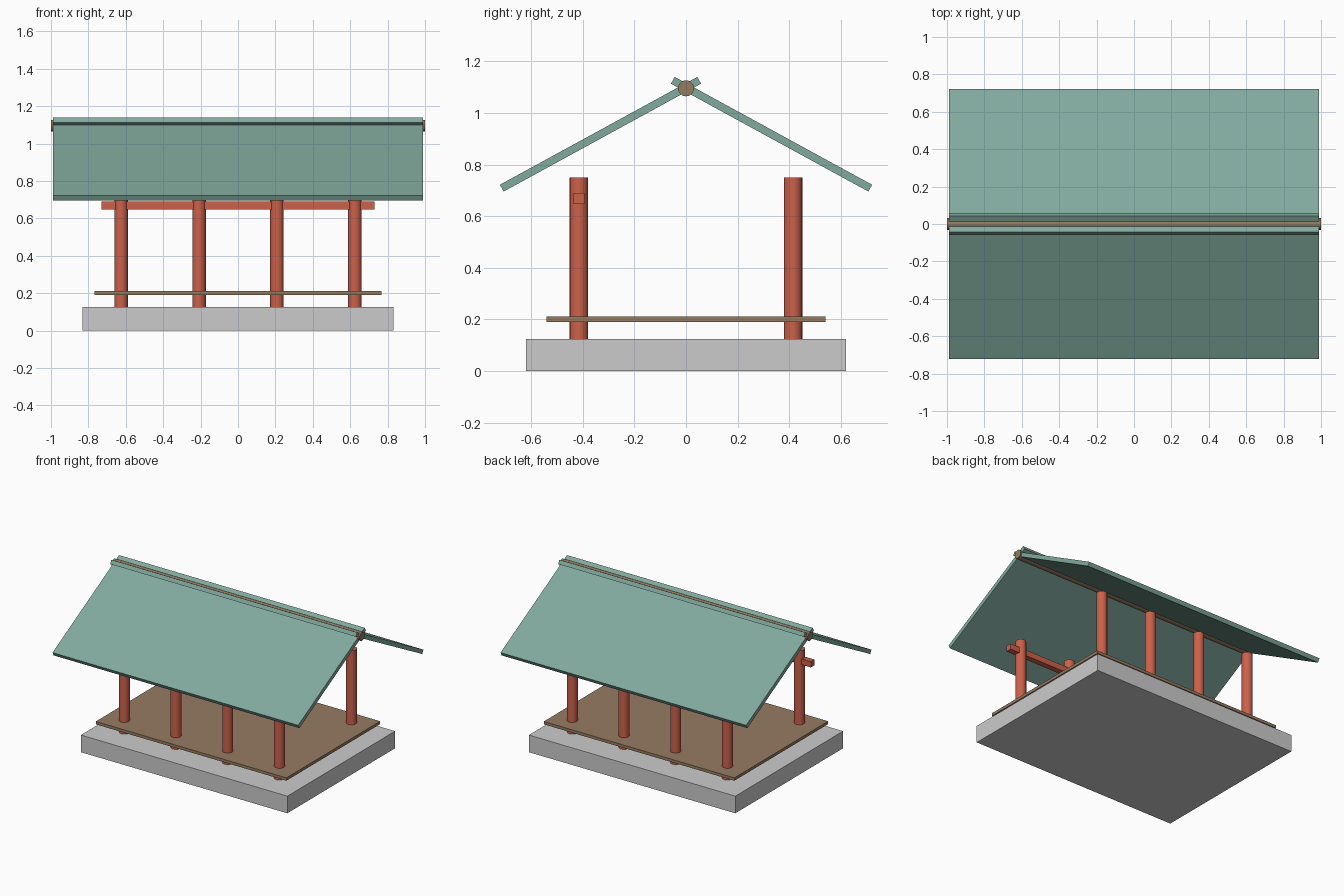
import bpy, math

if "Cube" in bpy.data.objects:
    bpy.data.objects.remove(bpy.data.objects["Cube"])


def material(name, color):
    m = bpy.data.materials.new(name)
    m.diffuse_color = (*color, 1)
    m.use_nodes = True
    m.node_tree.nodes["Principled BSDF"].inputs["Base Color"].default_value = m.diffuse_color
    return m


RED = material("red_paint", (0.60, 0.12, 0.07))
TEAL = material("teal_tile", (0.22, 0.40, 0.34))
WOOD = material("wood", (0.30, 0.20, 0.12))


def box(name, size, loc, mat=None, rot_x=0.0):
    bpy.ops.mesh.primitive_cube_add(size=1, location=loc)
    ob = bpy.context.object
    ob.name = name
    ob.scale = size
    bpy.ops.object.transform_apply(location=False, rotation=False, scale=True)
    ob.rotation_euler.x = rot_x
    if mat:
        ob.data.materials.append(mat)
    return ob


def rod(name, radius, length, loc, mat, rot_y=0.0):
    bpy.ops.mesh.primitive_cylinder_add(vertices=20, radius=radius, depth=length,
                                        location=loc, rotation=(0, rot_y, 0))
    ob = bpy.context.object
    ob.name = name
    ob.data.materials.append(mat)
    bpy.ops.object.shade_smooth_by_angle(angle=math.radians(30))
    return ob


# stone base and raised floor
box("stone_base", (1.664, 1.24, 0.125), (0, 0, 0.0625))
box("floor_deck", (1.536, 1.08, 0.021), (0, 0, 0.2), WOOD)

# two rows of four posts
for row, y in (("front", -0.415), ("back", 0.415)):
    for i in range(4):
        x = -0.625 + i * 1.25 / 3
        rod(f"{row}_post_{i + 1}", 0.036, 0.626, (x, y, 0.438), RED)

# tie beam through the front posts only
box("front_tie_beam", (1.46, 0.042, 0.042), (0, -0.415, 0.669), RED)

# two roof slopes that cross at the ridge
for side, s in (("front", -1), ("back", 1)):
    box(f"{side}_roof_slope", (1.98, 0.872, 0.03), (0, s * 0.3315, 0.918), TEAL, -s * 0.5)

# round ridge pole
rod("ridge_pole", 0.031, 2.0, (0, 0, 1.096), WOOD, math.pi / 2)
